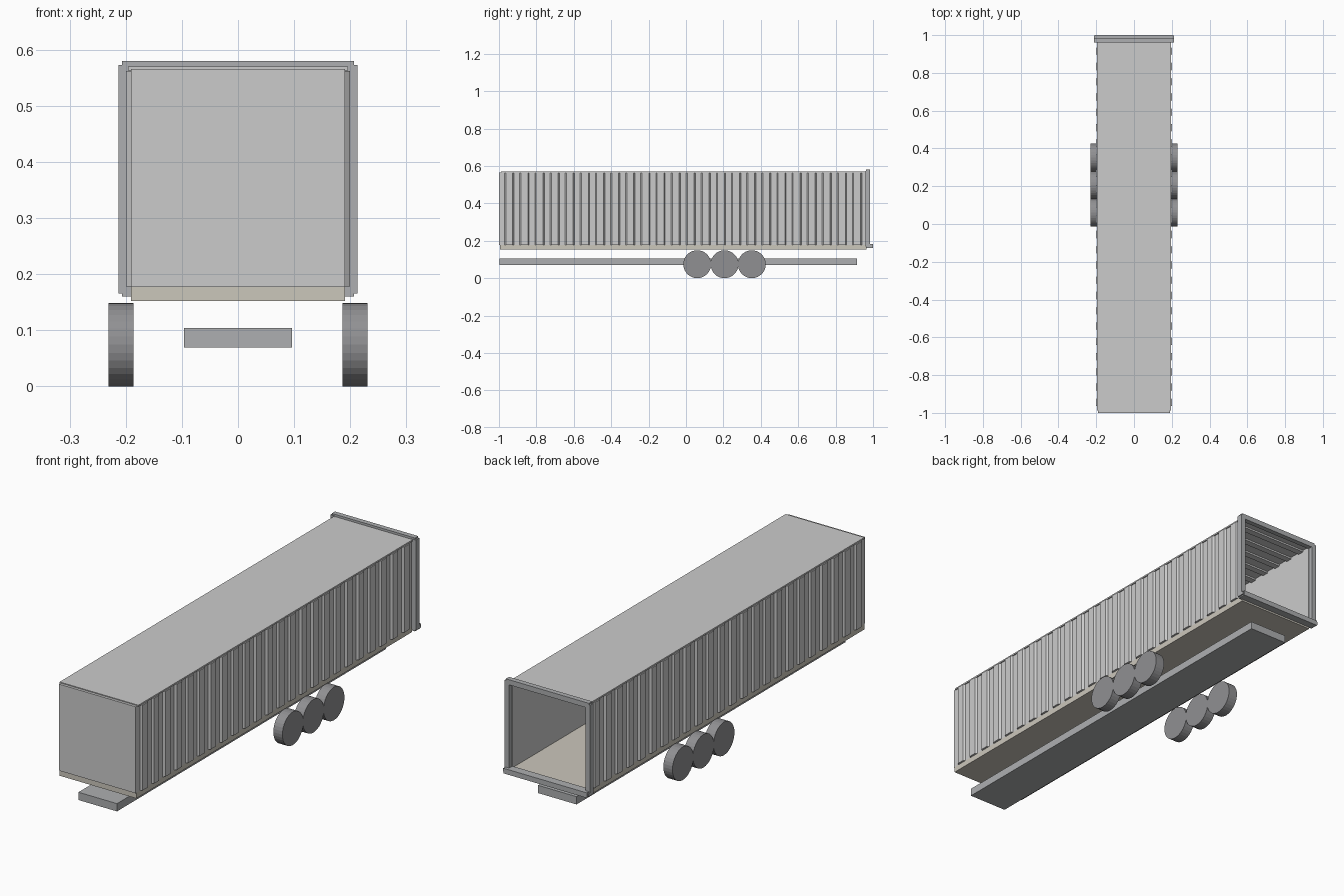
import bpy, bmesh, math

if "Cube" in bpy.data.objects:
    bpy.data.objects.remove(bpy.data.objects["Cube"])


def material(name, color):
    m = bpy.data.materials.new(name)
    m.diffuse_color = (*color, 1)
    m.use_nodes = True
    m.node_tree.nodes["Principled BSDF"].inputs["Base Color"].default_value = m.diffuse_color
    return m


tan = material("floor_tan", (0.60, 0.57, 0.50))
dark = material("frame_grey", (0.42, 0.43, 0.44))
rubber = material("wheel_grey", (0.28, 0.28, 0.29))


def finish(name, bm, mat=None):
    bmesh.ops.recalc_face_normals(bm, faces=bm.faces)
    me = bpy.data.meshes.new(name)
    bm.to_mesh(me)
    bm.free()
    ob = bpy.data.objects.new(name, me)
    bpy.context.collection.objects.link(ob)
    if mat:
        me.materials.append(mat)
    return ob


def add_box(bm, x0, x1, y0, y1, z0, z1):
    vs = bmesh.ops.create_cube(bm, size=1)["verts"]
    for v in vs:
        v.co.x = x1 if v.co.x > 0 else x0
        v.co.y = y1 if v.co.y > 0 else y0
        v.co.z = z1 if v.co.z > 0 else z0


def box(name, dims, mat=None):
    bm = bmesh.new()
    add_box(bm, *dims)
    return finish(name, bm, mat)


def mirror_x(ob):
    ob.modifiers.new("mirror", 'MIRROR').use_axis[0] = True


# Cargo body: floor, roof, front panel
box("floor", (-0.191, 0.191, -0.995, 0.965, 0.152, 0.178), tan)
box("roof", (-0.196, 0.196, -0.988, 0.965, 0.563, 0.570))
box("front_panel", (-0.191, 0.191, -1.0, -0.986, 0.177, 0.566))

# Side walls, smooth inside
mirror_x(box("side_wall", (0.187, 0.191, -0.99, 0.965, 0.176, 0.565)))

# Trapezoid ribs outside the walls
bm = bmesh.new()
count, y_start, y_end = 24, -0.985, 0.955
pitch = (y_end - y_start) / count
for i in range(count):
    y = y_start + (i + 0.5) * pitch
    profile = [(0.190, y - 0.026), (0.200, y - 0.018),
               (0.200, y + 0.018), (0.190, y + 0.026)]
    face = bm.faces.new([bm.verts.new((px, py, 0.178)) for px, py in profile])
    ext = bmesh.ops.extrude_face_region(bm, geom=[face])["geom"]
    for v in ext:
        if isinstance(v, bmesh.types.BMVert):
            v.co.z = 0.562
mirror_x(finish("wall_ribs", bm))

# Cross beams under the roof
bm = bmesh.new()
for i in range(count):
    y = y_start + (i + 0.5) * pitch
    add_box(bm, -0.187, 0.187, y - 0.015, y + 0.015, 0.555, 0.564)
finish("roof_beams", bm)

# Rear door frame
mirror_x(box("rear_post", (0.190, 0.213, 0.960, 0.985, 0.168, 0.573), dark))
box("rear_header", (-0.207, 0.207, 0.962, 0.985, 0.557, 0.580), dark)
box("rear_sill", (-0.207, 0.207, 0.962, 1.0, 0.160, 0.183), dark)
mirror_x(box("sill_end", (0.200, 0.213, 0.962, 0.997, 0.166, 0.180), dark))

# Chassis beam
box("chassis_beam", (-0.096, 0.096, -0.997, 0.915, 0.069, 0.104), dark)

# Three pairs of wheels
for i, y in enumerate((0.060, 0.206, 0.352)):
    bm = bmesh.new()
    bmesh.ops.create_cone(bm, cap_ends=True, segments=32, radius1=0.0745,
                          radius2=0.0745, depth=0.045)
    for v in bm.verts:
        x, vy, z = v.co
        v.co = (z + 0.2085, x + y, vy + 0.0745)
    mirror_x(finish(f"wheel_pair_{i + 1}", bm, rubber))
